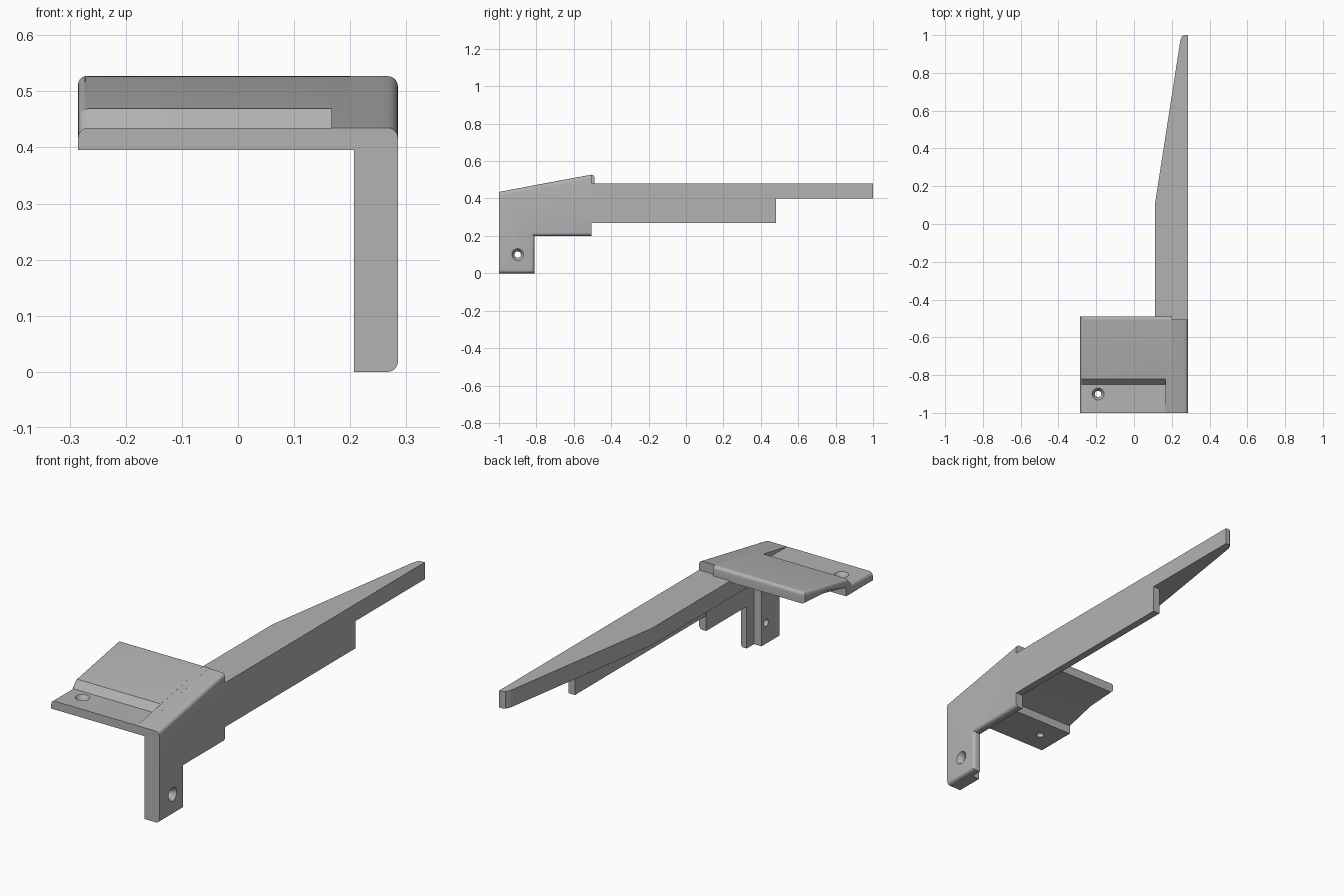
import bpy, bmesh, math
from mathutils import Matrix, Vector

cube = bpy.data.objects.get("Cube")
if cube:
    bpy.data.objects.remove(cube, do_unlink=True)

GREY = (0.45, 0.45, 0.45, 1)
mat = bpy.data.materials.new("plain grey")
mat.use_nodes = True
mat.diffuse_color = GREY
mat.node_tree.nodes["Principled BSDF"].inputs["Base Color"].default_value = GREY

OUT = 0.285      # half width
SKIN = 0.247     # inner face of the thin side wall
SEAM = 0.2       # where the plate meets the side wall
ROUND = 0.018


def extrude(name, profile, axis, lo, hi, rounded=None):
    """Extrude a (y, z) profile along x, or an (x, y) profile along z."""
    place = (lambda p, t: (t, *p)) if axis == "x" else (lambda p, t: (*p, t))
    bm = bmesh.new()
    face = bm.faces.new([bm.verts.new(place(p, lo)) for p in profile])
    new = bmesh.ops.extrude_face_region(bm, geom=[face])["geom"]
    step = Vector(place((0, 0), hi - lo))
    bmesh.ops.translate(bm, vec=step, verts=[v for v in new if isinstance(v, bmesh.types.BMVert)])
    bmesh.ops.recalc_face_normals(bm, faces=bm.faces)
    if rounded:
        edges = [e for e in bm.edges if rounded(e.verts[0].co, e.verts[1].co)]
        bmesh.ops.bevel(bm, geom=edges, offset=ROUND, segments=5, profile=0.5, affect="EDGES")
    return finish(name, bm)


def finish(name, bm):
    mesh = bpy.data.meshes.new(name)
    bm.to_mesh(mesh)
    bm.free()
    mesh.materials.append(mat)
    ob = bpy.data.objects.new(name, mesh)
    bpy.context.collection.objects.link(ob)
    return ob


def screw_hole(targets, name, centre, turn):
    """Through hole with a countersink on its local +z side."""
    bm = bmesh.new()
    spin = Matrix.Translation(centre) @ turn
    bmesh.ops.create_cone(bm, cap_ends=True, segments=32, radius1=0.017, radius2=0.017,
                          depth=0.3, matrix=spin)
    bore = finish(name + "_bore", bm)
    bm = bmesh.new()
    bmesh.ops.create_cone(bm, cap_ends=True, segments=32, radius1=0.012, radius2=0.034,
                          depth=0.036, matrix=spin @ Matrix.Translation((0, 0, -0.014)))
    sink = finish(name + "_countersink", bm)
    for cutter in (bore, sink):
        cutter.hide_render = True
        cutter.hide_set(True)
        for ob in targets:
            mod = ob.modifiers.new("hole", "BOOLEAN")
            mod.operation = "DIFFERENCE"
            mod.solver = "EXACT"
            mod.object = cutter


def box(y0, y1, z0, z1):
    return [(y0, z0), (y1, z0), (y1, z1), (y0, z1)]


# Sloped top plate with the recessed screw ledge at its front
underside = [(-0.49, 0.475), (-0.64, 0.465), (-0.80, 0.436), (-0.80, 0.395), (-1, 0.395)]
ledge = [(-1, 0.435), (-0.85, 0.435), (-0.82, 0.469)]
crest = [(-0.49, 0.530)]


def plate_round(a, b):
    left = max(a.x, b.x) < -OUT + 0.001 and min(a.z, b.z) > 0.43 and abs(a.z - b.z) < 0.07
    left = left and not (a.y > -0.5 and b.y > -0.5)
    back = min(a.y, b.y) > -0.5 and min(a.z, b.z) > 0.52
    return left or back


plate = extrude("top_plate", underside + ledge + crest, "x", -OUT, 0.167, plate_round)
extrude("top_plate_inner_strip", underside + [(-1, 0.435)] + crest, "x", 0.167, SEAM,
        lambda a, b: min(a.y, b.y) > -0.5 and min(a.z, b.z) > 0.52)

# Side wall: thin skin with a leg, rounded along its outer edges
side = [(-1, 0), (-0.81, 0), (-0.81, 0.2), (-0.505, 0.2), (-0.505, 0.527), (-1, 0.435)]


def wall_round(a, b):
    return (min(a.x, b.x) > OUT - 0.001 and not (a.y < -0.99 and b.y < -0.99)
            and not (a.y > -0.51 and b.y > -0.51))


wall = extrude("side_wall", side, "x", SKIN, OUT, wall_round)
extrude("corner_cap", [(-1, 0.395), (-0.8, 0.395), (-0.505, 0.475), (-0.505, 0.527), (-1, 0.435)],
        "x", SEAM, OUT - ROUND)

# Thick screw pad inside the leg
pad = extrude("leg_pad", box(-1, -0.865, 0, 0.42), "x", 0.207, SKIN)

# Long arm: tapering flange over a thin fin
outline = [(OUT, -0.64), (OUT, 1), (0.268, 1), (0.255, 0.994), (0.245, 0.97),
           (0.11, 0.1), (0.11, -0.64)]
extrude("arm_flange", outline, "z", 0.40, 0.481)
extrude("arm_fin", box(-0.51, 0.48, 0.27, 0.41), "x", 0.25, OUT)

# Countersunk screw holes
screw_hole([plate], "ledge_hole", (-0.19, -0.9, 0.435), Matrix.Identity(4))
screw_hole([wall, pad], "leg_hole", (OUT, -0.9, 0.1), Matrix.Rotation(math.pi / 2, 4, "Y"))

# Smooth the rounded edges, keep the corners crisp
bpy.ops.object.select_all(action="DESELECT")
for ob in (plate, wall, bpy.data.objects["top_plate_inner_strip"]):
    ob.select_set(True)
    bpy.context.view_layer.objects.active = ob
bpy.ops.object.shade_smooth_by_angle(angle=math.radians(25))
